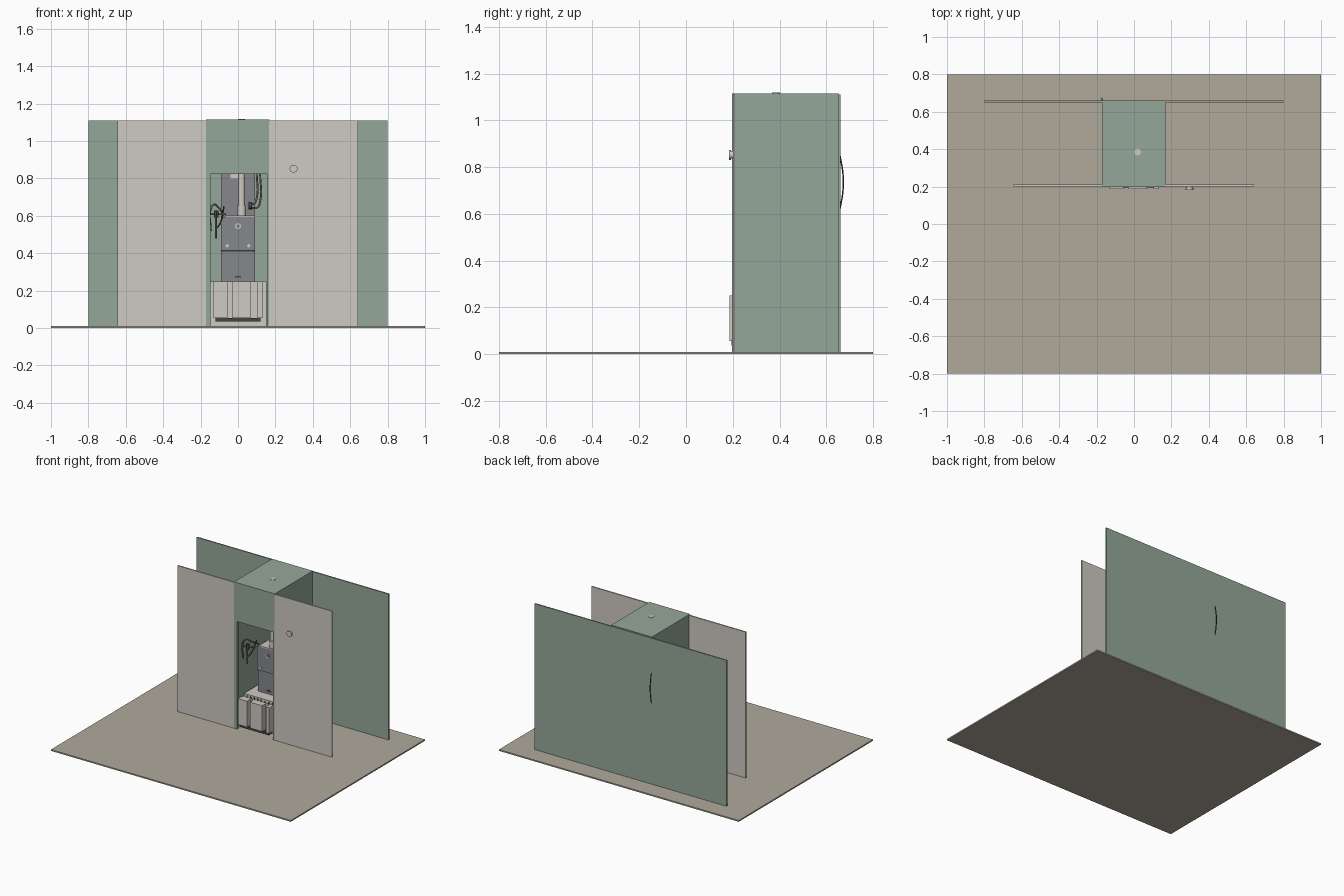
import bpy
import math
from mathutils import Vector

cube = bpy.data.objects.get("Cube")
if cube:
    bpy.data.objects.remove(cube, do_unlink=True)


def material(name, r, g, b):
    m = bpy.data.materials.new(name)
    m.use_nodes = True
    m.diffuse_color = (r, g, b, 1)
    m.node_tree.nodes["Principled BSDF"].inputs["Base Color"].default_value = (r, g, b, 1)
    return m


GREEN = material("sage green", 0.30, 0.39, 0.32)
CREAM = material("warm cream", 0.62, 0.59, 0.54)
SAND = material("floor sand", 0.44, 0.40, 0.33)
GREY = material("cabinet grey", 0.24, 0.245, 0.26)
DARK = material("dark metal", 0.06, 0.06, 0.06)
STEEL = material("pipe grey", 0.20, 0.20, 0.19)


def box(name, x, y, z, mat):
    """Box from (low, high) pairs on each axis."""
    bpy.ops.mesh.primitive_cube_add(size=1, location=[sum(p) / 2 for p in (x, y, z)])
    ob = bpy.context.object
    ob.name = name
    ob.scale = [p[1] - p[0] for p in (x, y, z)]
    bpy.ops.object.transform_apply(location=False, rotation=False, scale=True)
    ob.data.materials.append(mat)
    return ob


def rod(name, a, b, radius, mat, sides=24):
    """Cylinder running between two points."""
    a, b = Vector(a), Vector(b)
    bpy.ops.mesh.primitive_cylinder_add(vertices=sides, radius=radius,
                                        depth=(b - a).length, location=(a + b) / 2)
    ob = bpy.context.object
    ob.name = name
    ob.rotation_euler = (b - a).to_track_quat('Z', 'Y').to_euler()
    ob.data.materials.append(mat)
    bpy.ops.object.shade_smooth_by_angle()
    return ob


def pipe(name, points, radius, mat):
    """Smoothly bent tube through the given points."""
    curve = bpy.data.curves.new(name, 'CURVE')
    curve.dimensions = '3D'
    curve.bevel_depth = radius
    curve.bevel_resolution = 2
    curve.use_fill_caps = True
    curve.resolution_u = 6
    spline = curve.splines.new('BEZIER')
    spline.bezier_points.add(len(points) - 1)
    for bp, p in zip(spline.bezier_points, points):
        bp.co = p
        bp.handle_left_type = bp.handle_right_type = 'AUTO'
    curve.materials.append(mat)
    ob = bpy.data.objects.new(name, curve)
    bpy.context.collection.objects.link(ob)
    return ob


# Floor, rear wall and the two front wall panels
box("floor", (-1, 1), (-0.8, 0.8), (0, 0.01), SAND)
box("rear_wall", (-0.8, 0.8), (0.65, 0.66), (0.01, 1.11), GREEN)
for name, x in (("right_panel", (-0.645, -0.165)), ("left_panel", (0.165, 0.642))):
    box(name, x, (0.2, 0.21), (0.01, 1.11), CREAM)

# Closet shell with its doorway
box("closet_right_wall", (-0.17, -0.16), (0.197, 0.65), (0.01, 1.11), GREEN)
box("closet_left_wall", (0.155, 0.165), (0.197, 0.65), (0.01, 1.11), GREEN)
box("closet_header", (-0.16, 0.155), (0.197, 0.207), (0.823, 1.11), GREEN)
box("closet_roof", (-0.172, 0.168), (0.197, 0.652), (1.108, 1.115), GREEN)
box("door_jamb", (-0.16, -0.148), (0.2, 0.225), (0.01, 0.823), GREEN)

# Lower cream base with a grille on its front
box("base_unit", (-0.146, 0.152), (0.28, 0.62), (0.01, 0.25), CREAM)
for i in range(9):
    x = -0.12 + i * 0.03
    box("grille_slot", (x - 0.005, x + 0.005), (0.276, 0.281), (0.19, 0.24), DARK)

# Stepped cover in front of the base
box("cover_back", (-0.125, 0.13), (0.228, 0.24), (0.055, 0.25), CREAM)
for x in ((-0.13, -0.055), (-0.03, 0.07), (0.104, 0.13)):
    box("cover_rib", x, (0.186, 0.23), (0.055, 0.25), CREAM)
box("cover_toe_slot", (-0.12, 0.12), (0.195, 0.24), (0.036, 0.055), DARK)

# Grey cabinet, its upper section and the tall plate behind it
box("cabinet_lower", (-0.09, 0.09), (0.365, 0.52), (0.25, 0.41), GREY)
box("cabinet_upper", (-0.09, 0.09), (0.355, 0.52), (0.415, 0.595), GREY)
box("cabinet_seam", (-0.085, 0.085), (0.37, 0.51), (0.408, 0.417), DARK)
box("cabinet_trim", (-0.07, 0.09), (0.352, 0.5), (0.594, 0.602), CREAM)
box("back_plate", (-0.09, 0.09), (0.52, 0.56), (0.25, 0.83), GREY)
box("plate_label", (-0.04, 0), (0.515, 0.521), (0.80, 0.823), CREAM)
box("cabinet_slot", (-0.016, 0.016), (0.36, 0.366), (0.27, 0.279), DARK)
for x in (-0.058, 0.058):
    rod("cabinet_button", (x, 0.349, 0.44), (x, 0.357, 0.44), 0.009, CREAM)
rod("dial_ring", (0, 0.349, 0.545), (0, 0.357, 0.545), 0.016, CREAM)
rod("dial_face", (0, 0.346, 0.545), (0, 0.351, 0.545), 0.009, STEEL)

# Flue from the cabinet up through the roof
rod("flue", (0.02, 0.385, 0.6), (0.02, 0.385, 1.118), 0.018, CREAM)
rod("flue_collar", (0.02, 0.385, 0.6), (0.02, 0.385, 0.655), 0.024, CREAM)

# Supply pipes on the left side
for name, x, z in (("outer_supply_pipe", 0.118, 0.645), ("inner_supply_pipe", 0.1, 0.665)):
    pipe(name, [(x, 0.4, 0.83), (x, 0.4, z + 0.03), (x - 0.015, 0.4, z), (0.06, 0.4, z)],
         0.005, STEEL)
rod("pipe_fitting", (0.055, 0.4, 0.655), (0.075, 0.4, 0.655), 0.02, DARK, 12)

# Valve and pipes on the right side
pipe("valve_loop", [(-0.145, 0.27, 0.52), (-0.145, 0.27, 0.64), (-0.13, 0.28, 0.66),
                    (-0.1, 0.31, 0.64), (-0.08, 0.36, 0.61)], 0.005, STEEL)
rod("valve_bar", (-0.152, 0.27, 0.61), (-0.065, 0.3, 0.61), 0.006, STEEL, 12)
rod("valve_body", (-0.115, 0.28, 0.59), (-0.115, 0.28, 0.63), 0.012, DARK, 12)
rod("drain_pipe", (-0.118, 0.28, 0.48), (-0.118, 0.28, 0.6), 0.005, STEEL, 12)
pipe("drain_branch", [(-0.118, 0.28, 0.53), (-0.095, 0.29, 0.56), (-0.075, 0.33, 0.65)],
     0.004, DARK)

# Round control on the left panel
rod("control_stem", (0.297, 0.19, 0.852), (0.297, 0.201, 0.852), 0.016, CREAM)
rod("control_knob", (0.297, 0.183, 0.852), (0.297, 0.192, 0.852), 0.021, CREAM)

# Bowed handle on the rear wall
handle = []
for i in range(7):
    t = i / 6
    handle.append((-0.172, 0.656 + 0.017 * math.sin(math.pi * t), 0.61 + 0.25 * t))
pipe("rear_handle", handle, 0.003, DARK)
